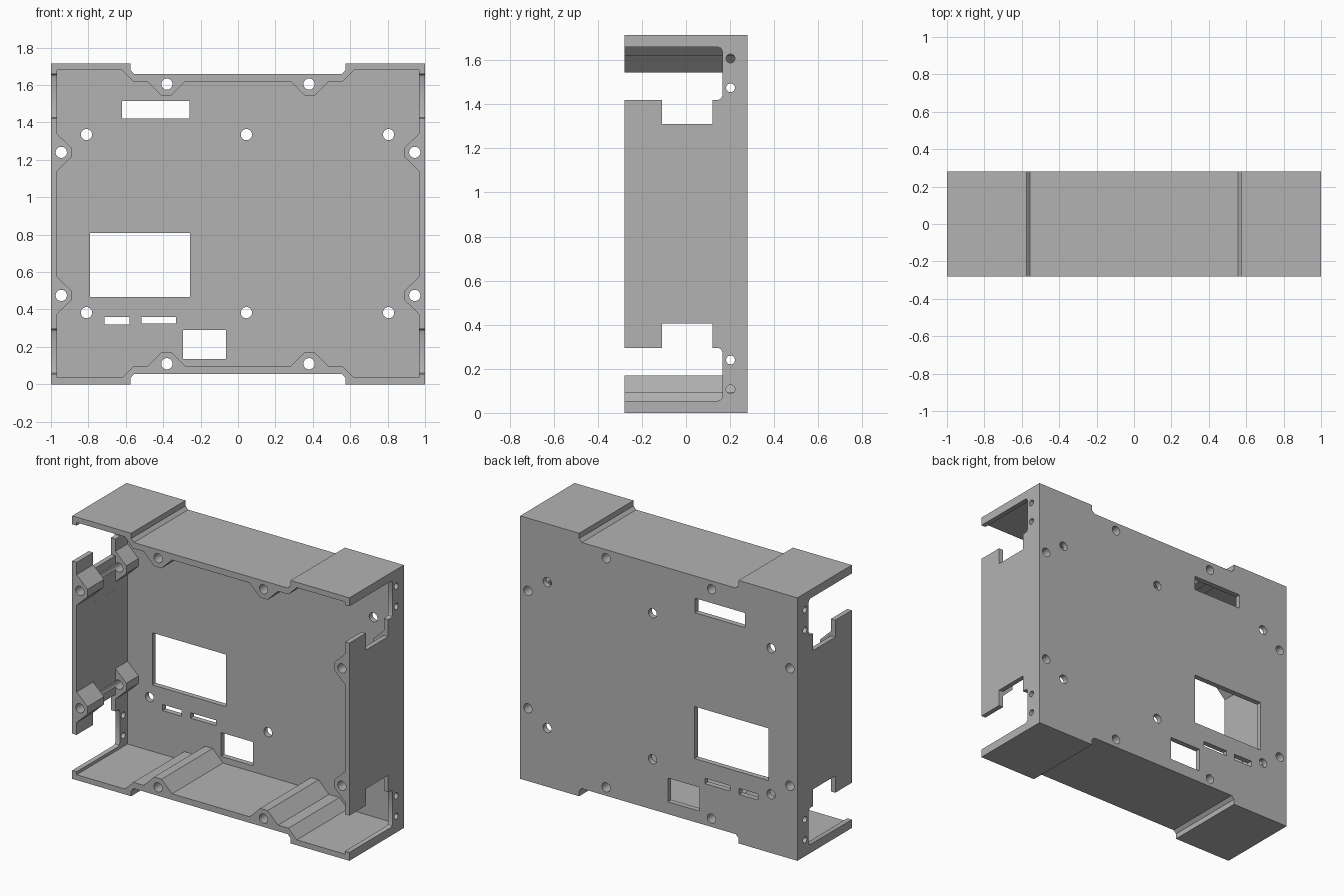
import bpy, bmesh, math
from mathutils import Vector

cube = bpy.data.objects.get("Cube")
if cube:
    bpy.data.objects.remove(cube)

H = 1.715            # overall height
FRONT, BACK = -0.28, 0.28
FLOOR = 0.245        # inner face of the back plate

grey = bpy.data.materials.new("light_grey")
grey.use_nodes = True
grey.diffuse_color = (0.45, 0.45, 0.45, 1)
grey.node_tree.nodes["Principled BSDF"].inputs["Base Color"].default_value = (0.45, 0.45, 0.45, 1)


def prism(name, pts, axis, lo, hi):
    """Extrude a closed outline along x (outline in y,z) or y (outline in x,z)."""
    bm = bmesh.new()
    place = (lambda p: (lo, p[0], p[1])) if axis == "x" else (lambda p: (p[0], lo, p[1]))
    face = bm.faces.new([bm.verts.new(place(p)) for p in pts])
    out = bmesh.ops.extrude_face_region(bm, geom=[face])
    shift = Vector((hi - lo, 0, 0)) if axis == "x" else Vector((0, hi - lo, 0))
    bmesh.ops.translate(bm, verts=[v for v in out["geom"] if isinstance(v, bmesh.types.BMVert)], vec=shift)
    bmesh.ops.recalc_face_normals(bm, faces=bm.faces)
    mesh = bpy.data.meshes.new(name)
    bm.to_mesh(mesh)
    bm.free()
    mesh.materials.append(grey)
    obj = bpy.data.objects.new(name, mesh)
    bpy.context.scene.collection.objects.link(obj)
    return obj


def rect(a0, a1, b0, b1):
    return [(a0, b0), (a1, b0), (a1, b1), (a0, b1)]


def circle(a, b, r, n=32):
    return [(a + r * math.cos(2 * math.pi * i / n), b + r * math.sin(2 * math.pi * i / n)) for i in range(n)]


def flip_x(pts):
    return [(-x, z) for x, z in reversed(pts)]


def flip_z(pts):
    return [(a, H - z) for a, z in reversed(pts)]


def full_outline(quarter):
    """Mirror a quarter outline (right middle to top middle) into a closed loop."""
    top = quarter + flip_x(quarter)
    return top + [(-x, H - z) for x, z in top]


def cut(target, *args):
    cutter = prism("cutter", *args)
    cutter.hide_render = True
    mod = target.modifiers.new("cut", "BOOLEAN")
    mod.operation, mod.solver, mod.object = "DIFFERENCE", "EXACT", cutter
    bpy.context.view_layer.objects.active = target
    bpy.ops.object.modifier_apply(modifier=mod.name)
    bpy.data.objects.remove(cutter)


# Outer shell with raised corners
outer = [(1, H), (0.575, H), (0.575, 1.68), (0.555, 1.66)]
shell = prism("enclosure_shell", full_outline(outer), "y", FRONT, BACK)

# Cavity, whose outline leaves the screw bosses standing
inner = [(0.968, 1.14), (0.89, 1.215), (0.89, 1.265), (0.968, 1.34),
         (0.968, 1.68), (0.62, 1.68), (0.56, 1.62), (0.485, 1.62),
         (0.41, 1.545), (0.355, 1.545), (0.28, 1.62)]
cut(shell, full_outline(inner), "y", -0.5, FLOOR)

# Side openings, and the gap in the middle of each side boss
opening = [(-0.4, 1.42), (-0.11, 1.42), (-0.11, 1.31), (0.12, 1.31), (0.12, 1.42),
           (0.145, 1.42), (0.159, 1.426), (0.165, 1.44), (0.165, 1.64),
           (0.159, 1.654), (0.145, 1.66), (-0.4, 1.66)]
for lo, hi in ((0.8, 1.1), (-1.1, -0.8)):
    cut(shell, opening, "x", lo, hi)
    cut(shell, flip_z(opening), "x", lo, hi)
for s in (-1, 1):
    for z in (H - 1.24, 1.24):
        cut(shell, rect(s * 0.9285 - 0.04, s * 0.9285 + 0.04, z - 0.15, z + 0.15), "y", -0.11, 0.12)

# Screw holes: bosses, back plate, then side walls
for s in (-1, 1):
    for x, z in ((0.945, 1.24), (0.38, 1.605)):
        for zz in (z, H - z):
            cut(shell, circle(s * x, zz, 0.03), "y", -0.5, 0.5)
for x in (-0.81, 0.045, 0.805):
    for z in (0.383, 1.335):
        cut(shell, circle(x, z, 0.03), "y", 0.2, 0.5)
for z in (0.107, 0.24, 1.475, 1.608):
    for lo, hi in ((0.9, 1.1), (-1.1, -0.9)):
        cut(shell, circle(0.202, z, 0.02, 24), "x", lo, hi)

# Windows in the back plate
for window in ((-0.62, -0.26, 1.42, 1.515), (-0.79, -0.257, 0.468, 0.808),
               (-0.715, -0.58, 0.32, 0.36), (-0.515, -0.332, 0.325, 0.36),
               (-0.295, -0.065, 0.135, 0.29)):
    cut(shell, rect(*window), "y", 0.2, 0.5)

# Smooth hole walls, crisp edges elsewhere
bpy.ops.object.select_all(action="DESELECT")
shell.select_set(True)
bpy.context.view_layer.objects.active = shell
bpy.ops.object.shade_smooth_by_angle(angle=math.radians(30))
